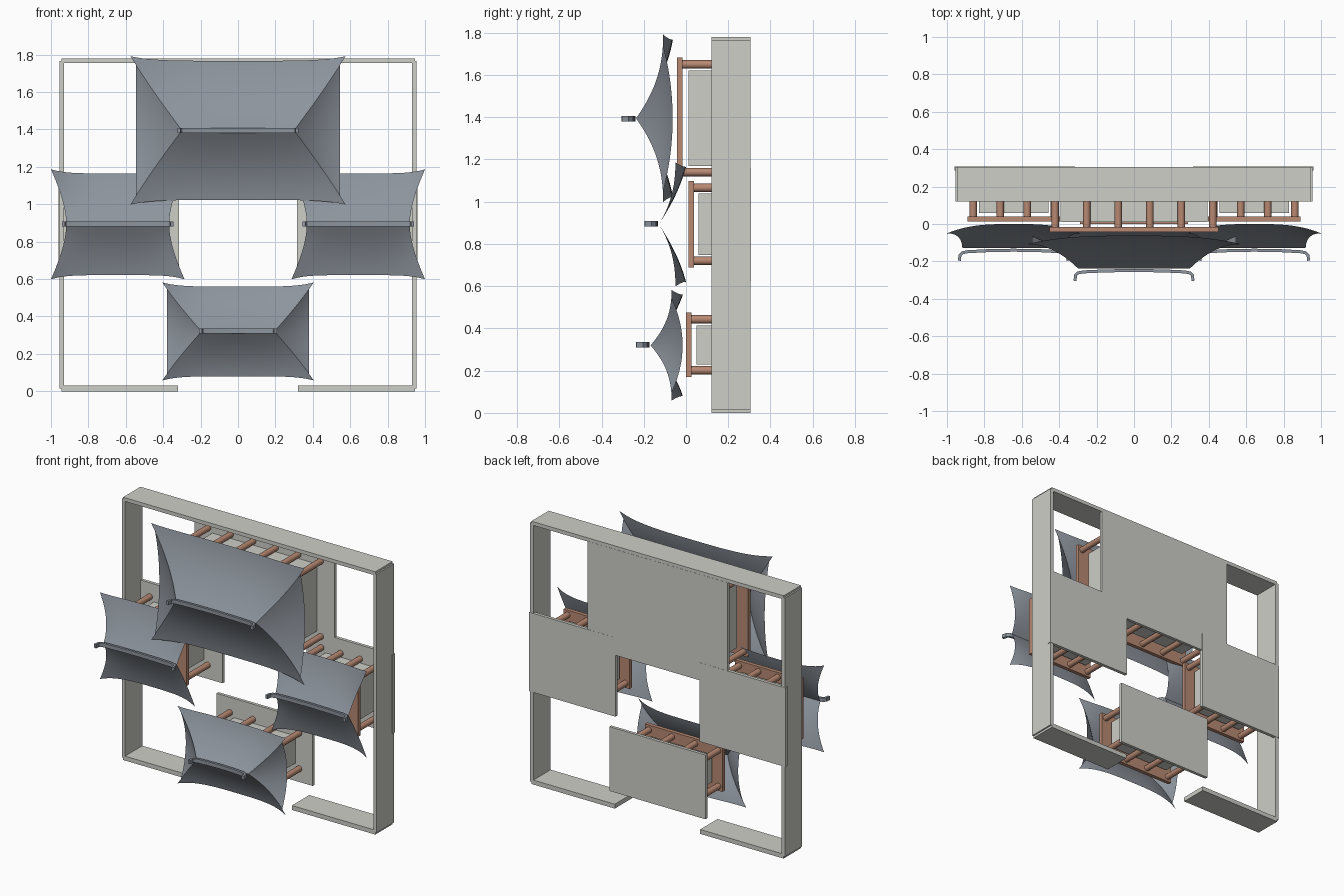
import bpy, bmesh, math
from mathutils import Vector, Matrix

if "Cube" in bpy.data.objects:
    bpy.data.objects.remove(bpy.data.objects["Cube"])


def material(name, col):
    m = bpy.data.materials.new(name)
    m.diffuse_color = (*col, 1)
    m.use_nodes = True
    m.node_tree.nodes["Principled BSDF"].inputs["Base Color"].default_value = m.diffuse_color
    return m


STONE = material("pale_stone", (0.62, 0.62, 0.58))
WOOD = material("brown_wood", (0.48, 0.25, 0.17))
SLATE = material("slate", (0.27, 0.30, 0.34))


def finish(name, bm, mat, smooth=None):
    me = bpy.data.meshes.new(name)
    bm.to_mesh(me)
    bm.free()
    ob = bpy.data.objects.new(name, me)
    bpy.context.collection.objects.link(ob)
    me.materials.append(mat)
    if smooth:
        bpy.ops.object.select_all(action='DESELECT')
        ob.select_set(True)
        bpy.context.view_layer.objects.active = ob
        bpy.ops.object.shade_smooth_by_angle(angle=math.radians(smooth))
    return ob


def box(name, x0, x1, y0, y1, z0, z1, mat):
    bm = bmesh.new()
    m = Matrix.Translation(((x0 + x1) / 2, (y0 + y1) / 2, (z0 + z1) / 2))
    bmesh.ops.create_cube(bm, size=1, matrix=m @ Matrix.Diagonal((x1 - x0, y1 - y0, z1 - z0, 1)))
    return finish(name, bm, mat)


def grid(bm, rows):
    vs = [[bm.verts.new(p) for p in r] for r in rows]
    for a, b in zip(vs, vs[1:]):
        for i in range(len(a) - 1):
            bm.faces.new((a[i], a[i + 1], b[i + 1], b[i]))


def roof(name, cx, cz, ridge, corner, depth, flare, y_ridge, y_tip, y_mid, hip_t=0, bend=1.0):
    """Two curved slopes with lifted corners, plus optional hipped ends."""
    bm = bmesh.new()
    N, M = 16, 28

    def half(t):
        return ridge + (corner - ridge) * t ** bend

    def y_edge(t):
        return y_ridge + (y_tip - y_ridge) * (1 - (1 - t) ** 2.1)

    def z_edge(t):
        return t * depth + flare * t ** 3

    for side in (1, -1):
        rows = []
        for i in range(N + 1):
            t = i / N
            row = []
            for j in range(M + 1):
                s = -1 + 2 * j / M
                sag = (y_mid - y_tip) * t ** 1.5 * (1 - abs(s) ** 3)
                z = t * depth + flare * t ** 3 * abs(s) ** 5
                row.append((cx + s * half(t), y_edge(t) + sag, cz + side * z))
            rows.append(row if side == 1 else row[::-1])
        grid(bm, rows)
        # hipped end, cut straight along its eave
        if hip_t:
            rows = []
            for i in range(N + 1):
                t = hip_t * i / N
                row = []
                for j in range(M + 1):
                    s = -1 + 2 * j / M
                    sag = (y_mid - y_tip) * (i / N) ** 1.5 * (1 - s * s)
                    row.append((cx + side * half(t), y_edge(t) + sag, cz + s * z_edge(t)))
                rows.append(row if side == -1 else row[::-1])
            grid(bm, rows)
    bmesh.ops.remove_doubles(bm, verts=bm.verts, dist=1e-5)
    finish(name, bm, SLATE, 30)


def ridge_bar(name, cx, cz, w, y):
    """Thin bar whose ends curl forward."""
    right = [(0, 0), (w * 0.5, -0.003), (w - 0.05, -0.008), (w - 0.02, -0.014),
             (w - 0.008, -0.026), (w - 0.004, -0.056)]
    pts = [Vector((-a, b)) for a, b in right[:0:-1]] + [Vector(p) for p in right]
    bm = bmesh.new()
    rings = []
    for i, p in enumerate(pts):
        d = (pts[min(i + 1, len(pts) - 1)] - pts[max(i - 1, 0)]).normalized()
        n = Vector((-d.y, d.x)) * 0.008
        rings.append([bm.verts.new((cx + p.x + k * n.x, y + p.y + k * n.y, cz + h))
                      for k, h in ((-1, -0.013), (1, -0.013), (1, 0.013), (-1, 0.013))])
    for a, b in zip(rings, rings[1:]):
        for k in range(4):
            bm.faces.new((a[k], a[(k + 1) % 4], b[(k + 1) % 4], b[k]))
    bm.faces.new(rings[0][::-1])
    bm.faces.new(rings[-1])
    bmesh.ops.recalc_face_normals(bm, faces=bm.faces)
    finish(name, bm, SLATE, 30)


BACK = 0.285


def bracket(name, cx, cz, w, h, y_board, y_box, count):
    """Board on two rows of round rods, with a box core behind it."""
    box(name + "_board", cx - w, cx + w, y_board, y_board + 0.026, cz - h, cz + h, WOOD)
    box(name + "_core", cx - w + 0.06, cx + w - 0.06, y_box, BACK + 0.002,
        cz - h + 0.06, cz + h - 0.06, STONE)
    bm = bmesh.new()
    y0 = y_board + 0.02
    for sz in (1, -1):
        for i in range(count):
            x = cx + (w - 0.03) * (2 * i / (count - 1) - 1)
            m = Matrix.Translation((x, (y0 + BACK) / 2, cz + sz * (h - 0.032)))
            bmesh.ops.create_cone(bm, cap_ends=True, segments=12, radius1=0.02, radius2=0.02,
                                  depth=BACK - y0, matrix=m @ Matrix.Rotation(math.pi / 2, 4, 'X'))
    finish(name + "_rods", bm, WOOD, 40)


# outer frame, open at the bottom centre
box("frame_top", -0.945, 0.945, 0.12, 0.305, 1.755, 1.78, STONE)
for tag, s in (("left", -1), ("right", 1)):
    xs = sorted((s * 0.93, s * 0.955))
    box("frame_side_" + tag, *xs, 0.12, 0.305, 0.015, 1.767, STONE)
    xs = sorted((s * 0.32, s * 0.945))
    box("frame_foot_" + tag, *xs, 0.12, 0.305, 0, 0.03, STONE)
    # side roofs, open gables
    xs = sorted((s * 0.315, s * 0.96))
    box("back_panel_" + tag, *xs, BACK, 0.307, 0.625, 1.16, STONE)
    bracket("bracket_" + tag, s * 0.643, 0.893, 0.247, 0.205, 0.013, 0.06, 4)
    roof("roof_" + tag, s * 0.643, 0.893, 0.275, 0.357, 0.272, 0.022, -0.128, -0.05, 0.0, bend=1.8)
    ridge_bar("ridge_" + tag, s * 0.643, 0.895, 0.295, -0.14)

# large upper roof
box("back_panel_top", -0.525, 0.525, BACK, 0.306, 1.04, 1.757, STONE)
bracket("bracket_top", 0, 1.395, 0.452, 0.287, -0.043, 0.012, 6)
roof("roof_top", 0, 1.395, 0.30, 0.575, 0.372, 0.024, -0.237, -0.108, -0.062, hip_t=0.893)
ridge_bar("ridge_top", 0, 1.394, 0.32, -0.248)

# small lower roof
box("back_panel_bottom", -0.36, 0.36, BACK, 0.306, 0.11, 0.545, STONE)
bracket("bracket_bottom", 0, 0.322, 0.29, 0.153, -0.001, 0.05, 4)
roof("roof_bottom", 0, 0.32, 0.195, 0.405, 0.24, 0.022, -0.168, -0.068, -0.015, hip_t=0.88)
ridge_bar("ridge_bottom", 0, 0.322, 0.205, -0.18)
